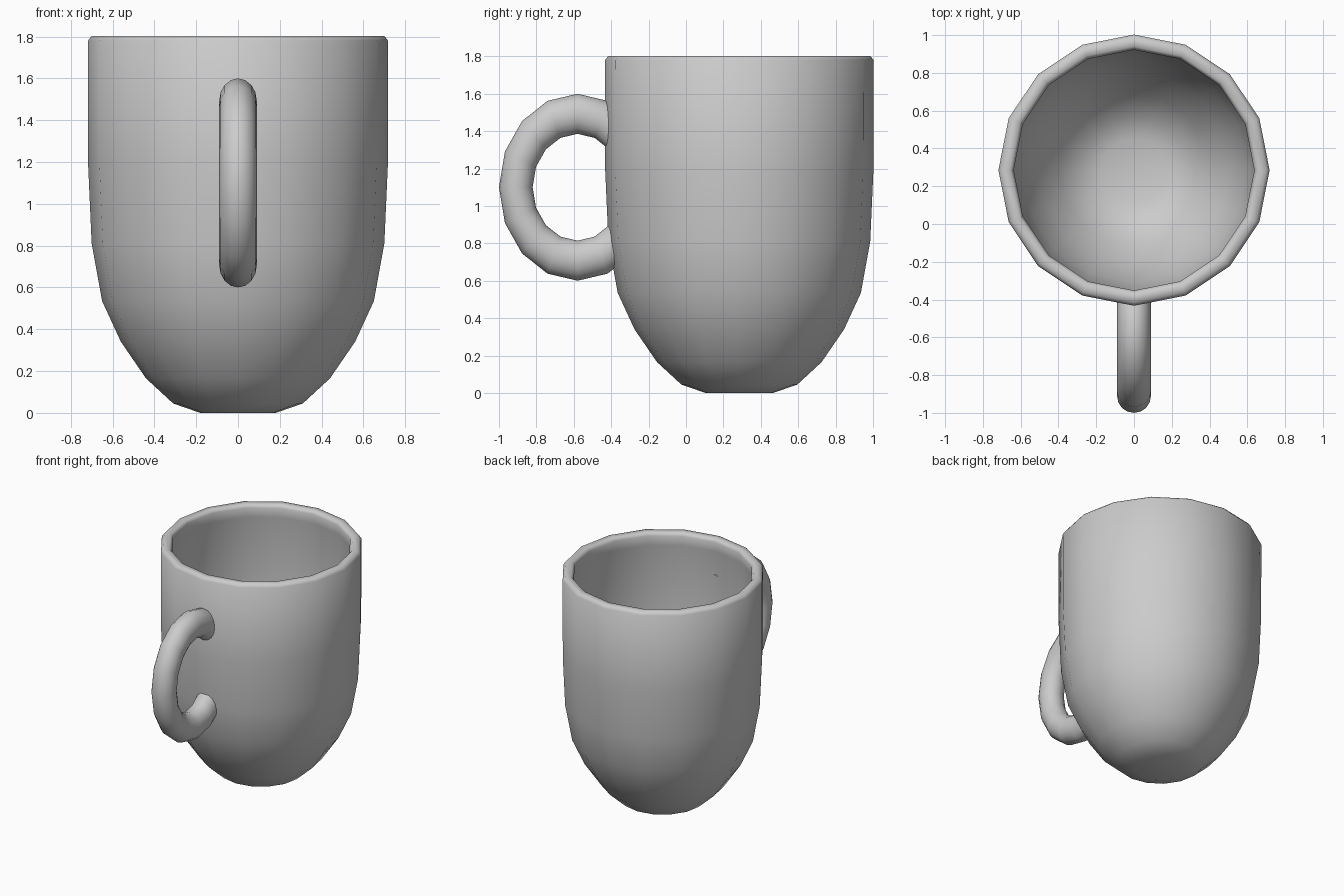
import bpy, bmesh, math
from mathutils import Matrix, Vector

if "Cube" in bpy.data.objects:
    bpy.data.objects.remove(bpy.data.objects["Cube"])

SIDES = 16
CENTRE_Y = 0.285


def add_object(name, bm):
    bmesh.ops.recalc_face_normals(bm, faces=bm.faces[:])
    for f in bm.faces:
        f.smooth = True
    mesh = bpy.data.meshes.new(name)
    bm.to_mesh(mesh)
    bm.free()
    obj = bpy.data.objects.new(name, mesh)
    bpy.context.collection.objects.link(obj)
    return obj


# Cup body: outside, rolled rim, then inside, as (radius, height)
profile = [
    (0, 0), (0.18, 0), (0.31, 0.045), (0.44, 0.165), (0.56, 0.34),
    (0.65, 0.535), (0.70, 0.81), (0.717, 1.19), (0.718, 1.78),
    (0.70, 1.803), (0.655, 1.803), (0.637, 1.78), (0.655, 1.70),
    (0.657, 1.20), (0.642, 0.83), (0.595, 0.56), (0.51, 0.38),
    (0.40, 0.21), (0.285, 0.10), (0.17, 0.06), (0, 0.06)]
bm = bmesh.new()
verts = [bm.verts.new((0, CENTRE_Y - r, z)) for r, z in profile]
edges = [bm.edges.new(pair) for pair in zip(verts, verts[1:])]
bmesh.ops.spin(bm, geom=verts + edges, cent=(0, CENTRE_Y, 0), axis=(0, 0, 1),
               angle=math.tau, steps=SIDES, use_duplicate=False)
bmesh.ops.remove_doubles(bm, verts=bm.verts[:], dist=0.0005)
add_object("cup_body", bm)

# Handle: stretched ring, trimmed inside the cup wall
bm = bmesh.new()
rings = []
for i in range(SIDES):
    a = math.tau * i / SIDES
    ring = []
    for j in range(16):
        b = math.tau * j / 16
        d = 0.33 + 0.09 * math.cos(b)
        ring.append(bm.verts.new((0.09 * math.sin(b),
                                  -0.58 + d * math.cos(a),
                                  1.1 + 1.19 * d * math.sin(a))))
    rings.append(ring)
for i in range(SIDES):
    r, s = rings[i], rings[(i + 1) % SIDES]
    for j in range(16):
        k = (j + 1) % 16
        bm.faces.new((r[j], r[k], s[k], s[j]))
bmesh.ops.bisect_plane(bm, geom=bm.verts[:] + bm.edges[:] + bm.faces[:],
                       plane_co=(0, -0.365, 0), plane_no=(0, 1, 0),
                       clear_outer=True)
add_object("handle", bm)
